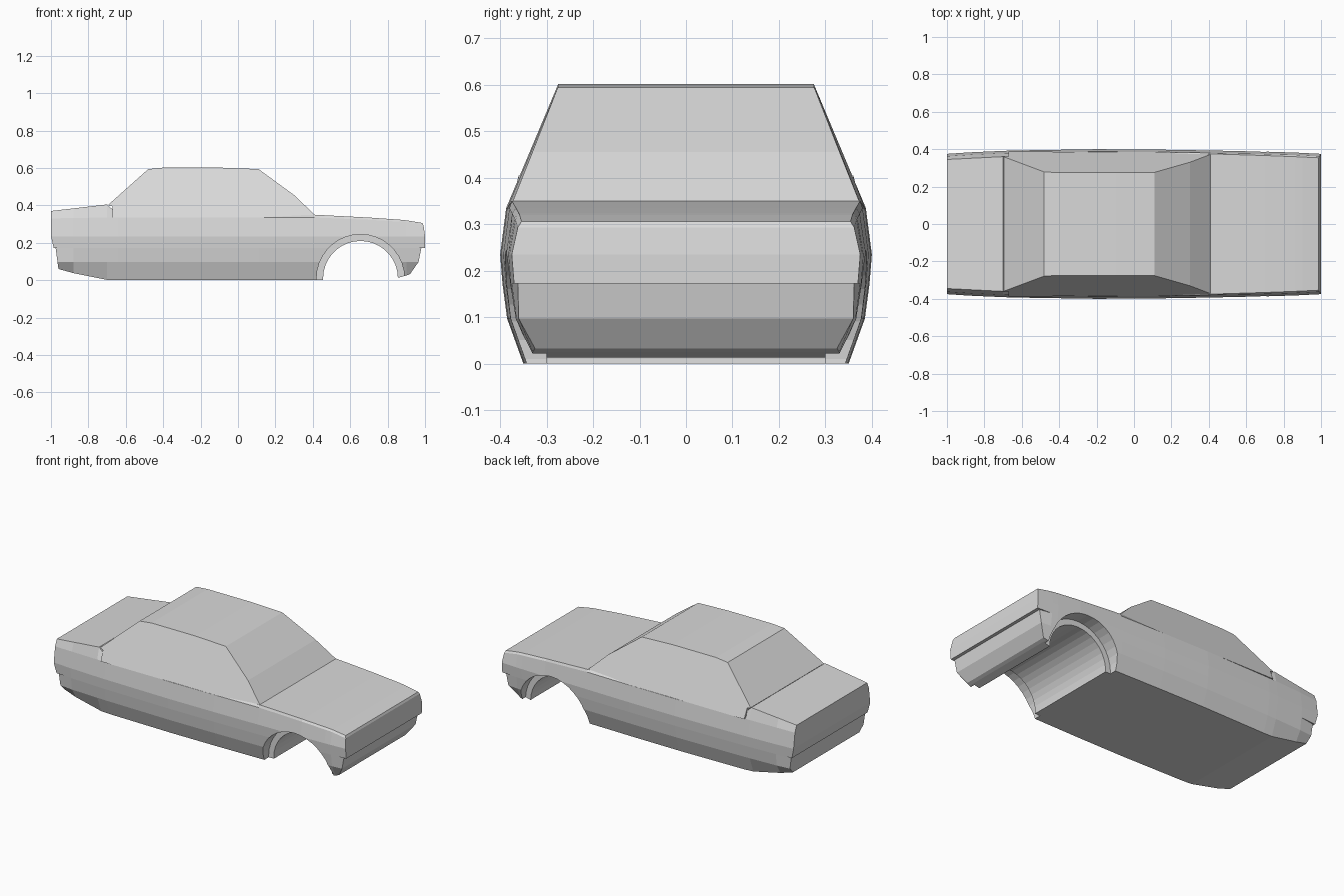
import bpy, bmesh, math

if "Cube" in bpy.data.objects:
    bpy.data.objects.remove(bpy.data.objects["Cube"])

paint = bpy.data.materials.new("plain_grey")
paint.diffuse_color = (0.7, 0.7, 0.7, 1)
paint.use_nodes = True
paint.node_tree.nodes["Principled BSDF"].inputs["Base Color"].default_value = paint.diffuse_color


def finish(bm, name):
    bmesh.ops.remove_doubles(bm, verts=bm.verts, dist=0.0005)
    bmesh.ops.recalc_face_normals(bm, faces=bm.faces)
    me = bpy.data.meshes.new(name)
    bm.to_mesh(me)
    bm.free()
    me.materials.append(paint)
    ob = bpy.data.objects.new(name, me)
    bpy.context.collection.objects.link(ob)
    return ob


# Lower body: cross-sections along x
# station: x, belt half width, bottom z, shoulder z, deck z, deck half width
stations = [
    (-1.00, .375, .060, .330, .370, .345),
    (-.88, .383, .038, .333, .384, .351),
    (-.70, .391, .002, .335, .405, .360),
    (-.64, .393, .000, .335, .350, .360),
    (-.20, .400, .000, .335, .345, .360),
    (.11, .398, .000, .335, .345, .360),
    (.41, .393, .000, .335, .350, .375),
    (.70, .387, .000, .323, .335, .366),
    (.86, .382, .014, .313, .324, .360),
    (.90, .380, .025, .310, .320, .358),
    (1.00, .375, .033, .293, .306, .354),
]
rear_x = [-.96, -.965, -.975, -.985, -1, -1, -1]
front_x = [.92, .965, .98, 1, 1, .992, .986]

bm = bmesh.new()
rings = []
for k, (x, w, zb, zs, zd, yd) in enumerate(stations):
    lip = .008 if k in (0, len(stations) - 1) else 0   # bumper ledge at the ends
    pts = [(w - .05, zb), (w - .015, .097), (w - .005 - lip, .172), (w - .005, .172),
           (w, .235), (w - .013, zs), (yd, zd)]
    ring = []
    for side in (-1, 1):
        row = []
        for i, (y, z) in enumerate(pts):
            px = max(rear_x[i], min(front_x[i], x))
            row.append(bm.verts.new((px, side * y, z)))
        ring.append(row)
    rings.append(ring)
n = 7
for a, b in zip(rings, rings[1:]):
    for s in (0, 1):
        for i in range(n - 1):
            bm.faces.new((a[s][i], b[s][i], b[s][i + 1], a[s][i + 1]))
    for i in (0, n - 1):
        bm.faces.new((a[0][i], b[0][i], b[1][i], a[1][i]))
for l, r in (rings[0], rings[-1]):
    for i in range(n - 1):
        bm.faces.new((l[i], l[i + 1], r[i + 1], r[i]))
body = finish(bm, "car_body")

# Front wheel arch: narrow tunnel right through, wider recess at each side
for radius, y, depth in ((.20, 0, 1.2), (.235, .45, .3), (.235, -.45, .3)):
    bpy.ops.mesh.primitive_cylinder_add(vertices=36, radius=radius, depth=depth,
                                        location=(.655, y, .01), rotation=(math.pi / 2, 0, 0))
    cutter = bpy.context.object
    cutter.name = "arch_cutter"
    cutter.hide_render = True
    mod = body.modifiers.new("arch", 'BOOLEAN')
    mod.operation = 'DIFFERENCE'
    mod.solver = 'EXACT'
    mod.object = cutter
    bpy.context.view_layer.objects.active = body
    bpy.ops.object.modifier_apply(modifier=mod.name)
    bpy.data.objects.remove(cutter)

# Cabin: side profile extruded across, leaning inwards with height
profile = [(-.67, .335), (.12, .335), (.40, .335), (.41, .35), (.30, .455), (.11, .594),
           (-.10, .602), (-.40, .602), (-.48, .594), (-.695, .402), (-.672, .395)]
bm = bmesh.new()
rows = []
for s in (-1, 1):
    rows.append([bm.verts.new((x, s * (.387 - .42 * (z - .335) - .02 * max(0, x)), z))
                 for x, z in profile])
for i in range(len(profile)):
    j = (i + 1) % len(profile)
    bm.faces.new((rows[0][i], rows[0][j], rows[1][j], rows[1][i]))
for row in rows:
    bm.faces.new(row)
finish(bm, "cabin")
